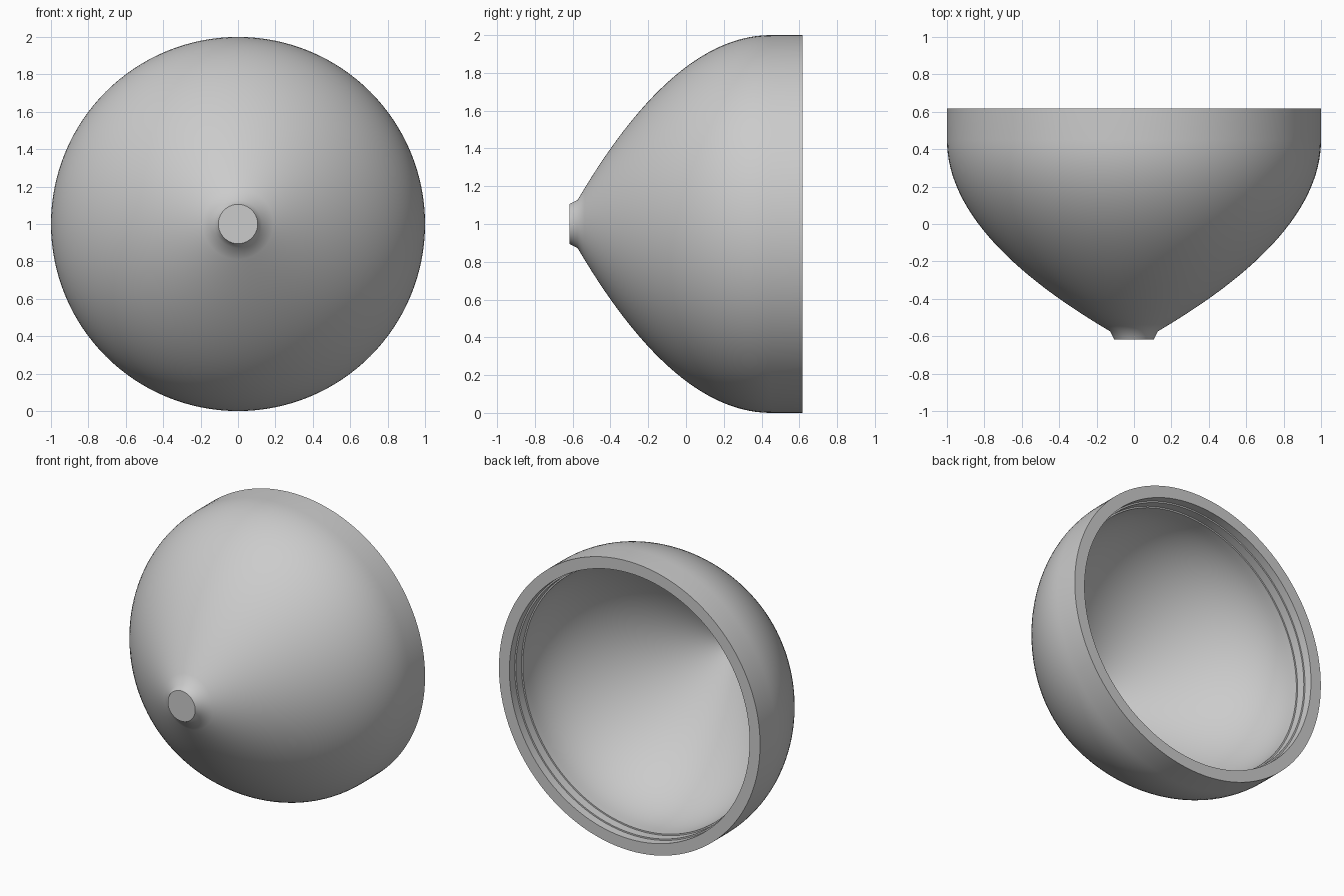
import bpy
import bmesh
import math
from mathutils import Matrix, Vector

cube = bpy.data.objects.get("Cube")
if cube:
    bpy.data.objects.remove(cube, do_unlink=True)

SEGMENTS = 128
STEPS = 28
SHOULDER = 0.45  # where the curved nose meets the straight wall
BACK = 0.618

grey = bpy.data.materials.new("plain grey")
grey.use_nodes = True
colour = (0.6, 0.6, 0.6, 1)
grey.diffuse_color = colour
grey.node_tree.nodes["Principled BSDF"].inputs["Base Color"].default_value = colour


def nose_curve(wall_radius, end_radius, end_y):
    """Parabolic nose, from its narrow end up to the straight wall."""
    reach = SHOULDER - end_y
    points = []
    for i in range(STEPS + 1):
        t = 1 - i / STEPS
        radius = wall_radius - (wall_radius - end_radius) * t * t
        points.append((radius, SHOULDER - reach * t))
    return points


# Outside: flat tip, short flared neck, curved nose, straight wall
outside = [(0, -BACK), (0.105, -BACK)]
outside += nose_curve(1, 0.127, -0.574) + [(1, BACK)]

# Inside: open rim with two very shallow steps, then the hollow nose
rim = [(0.92, BACK), (0.92, 0.56), (0.91, 0.56), (0.91, 0.5), (0.9, 0.5)]
inside = nose_curve(0.9, 0, -0.555)[::-1]


def lathe(name, profile):
    """Turn a (radius, y) profile around the front-to-back axis."""
    bm = bmesh.new()
    verts = [bm.verts.new((r, y, 0)) for r, y in profile]
    edges = [bm.edges.new(pair) for pair in zip(verts, verts[1:])]
    bmesh.ops.spin(bm, geom=verts + edges, cent=(0, 0, 0), axis=(0, 1, 0),
                   angle=math.tau, steps=SEGMENTS, use_duplicate=False)
    bmesh.ops.remove_doubles(bm, verts=bm.verts, dist=0.0005)
    bmesh.ops.dissolve_degenerate(bm, edges=bm.edges, dist=0.0001)
    bmesh.ops.recalc_face_normals(bm, faces=bm.faces)
    bmesh.ops.transform(bm, matrix=Matrix.Translation(Vector((0, 0, 1))),
                        verts=bm.verts)
    mesh = bpy.data.meshes.new(name)
    bm.to_mesh(mesh)
    bm.free()
    mesh.materials.append(grey)
    obj = bpy.data.objects.new(name, mesh)
    bpy.context.collection.objects.link(obj)
    bpy.ops.object.select_all(action='DESELECT')
    obj.select_set(True)
    bpy.context.view_layer.objects.active = obj
    bpy.ops.object.shade_smooth_by_angle(angle=math.radians(35))


lathe("nose_cone_shell", outside + rim + inside)
